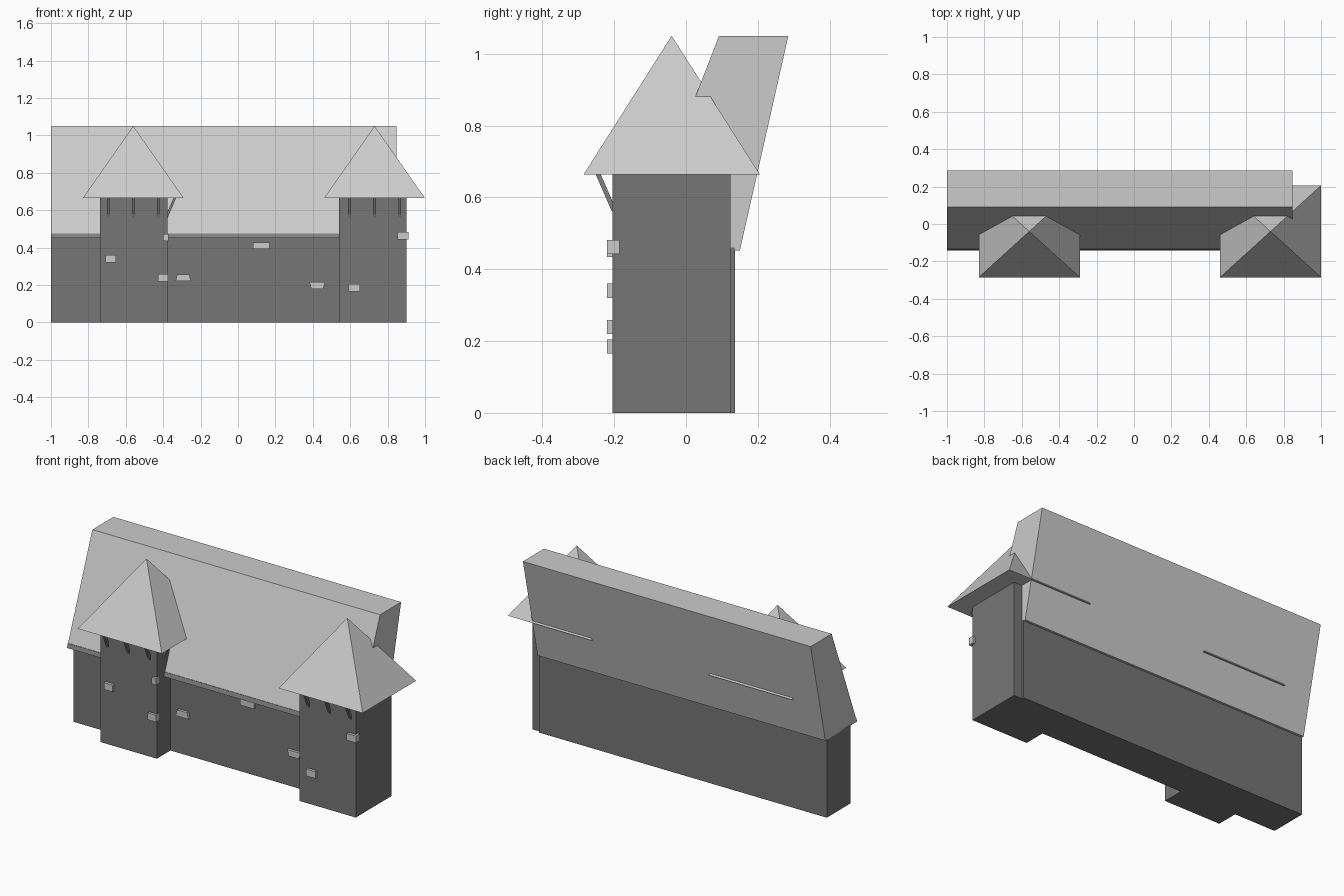
import bpy
from mathutils import Vector

if "Cube" in bpy.data.objects:
    bpy.data.objects.remove(bpy.data.objects["Cube"])


def grey(name, v):
    m = bpy.data.materials.new(name)
    m.diffuse_color = (v, v, v, 1)
    m.use_nodes = True
    m.node_tree.nodes["Principled BSDF"].inputs["Base Color"].default_value = m.diffuse_color
    return m


WALL, ROOF, BEAM, STONE = (grey("wall", 0.18), grey("roof", 0.55),
                           grey("beam", 0.22), grey("stone", 0.55))


def mesh(name, verts, faces, mat):
    me = bpy.data.meshes.new(name)
    me.from_pydata(verts, [], faces)
    me.materials.append(mat)
    me.update()
    ob = bpy.data.objects.new(name, me)
    bpy.context.collection.objects.link(ob)
    return ob


def prism(name, bottom, top, mat):
    """Closed solid joining two matching loops of points."""
    n = len(bottom)
    faces = [tuple(range(n))[::-1], tuple(range(n, 2 * n))]
    faces += [(i, (i + 1) % n, n + (i + 1) % n, n + i) for i in range(n)]
    return mesh(name, list(bottom) + list(top), faces, mat)


def box(name, x0, x1, y0, y1, z0, z1, mat):
    ring = [(x0, y0), (x1, y0), (x1, y1), (x0, y1)]
    return prism(name, [(x, y, z0) for x, y in ring], [(x, y, z1) for x, y in ring], mat)


def stone(name, x, z, w_bottom, w_top, h, y0, y1):
    """Block standing out from a front wall, with sloped ends if widths differ."""
    ring = [(x - w_bottom / 2, z - h / 2), (x + w_bottom / 2, z - h / 2),
            (x + w_top / 2, z + h / 2), (x - w_top / 2, z + h / 2)]
    return prism(name, [(a, y1, b) for a, b in ring], [(a, y0, b) for a, b in ring], STONE)


def brace(name, low, high, side, w=0.007):
    """Slanted square strut; side is the horizontal axis across it."""
    s = Vector(side) * w
    t = Vector((-side[1], side[0], 0)) * w
    ring = [-s - t, s - t, s + t, -s + t]
    return prism(name, [Vector(low) + o for o in ring], [Vector(high) + o for o in ring], BEAM)


def along_x(name, profile, x0, x1, mat):
    return prism(name, [(x0, y, z) for y, z in profile], [(x1, y, z) for y, z in profile], mat)


# Main hall wall, its leaning roof and the dark board along the front eave
box("hall_wall", -1, 0.848, -0.08, 0.137, 0, 0.46, WALL)
along_x("hall_roof", [(-0.131, 0.452), (0.15, 0.452), (0.285, 1.05), (0.092, 1.05), (-0.131, 0.475)],
        -1, 0.848, ROOF)
along_x("eave_board", [(-0.141, 0.452), (-0.128, 0.452), (-0.128, 0.476), (-0.133, 0.476)],
        -1, 0.848, BEAM)

# Two towers with pyramid roofs and eave braces
for side, cx, x0, x1 in (("left", -0.56, -0.738, -0.378), ("right", 0.73, 0.54, 0.9)):
    box(side + "_tower", x0, x1, -0.205, 0.124, 0, 0.668, WALL)
    hx, y0, y1, z = 0.27, -0.285, 0.206, 0.664
    mesh(side + "_tower_roof",
         [(cx - hx, y0, z), (cx + hx, y0, z), (cx + hx, y1, z), (cx - hx, y1, z), (cx, -0.04, 1.05)],
         [(3, 2, 1, 0), (0, 1, 4), (1, 2, 4), (2, 3, 4), (3, 0, 4)], ROOF)
    for i in (-1, 0, 1):
        brace(f"{side}_brace_{i + 2}", (cx + i * 0.134, -0.2, 0.562),
              (cx + i * 0.134, -0.246, 0.668), (1, 0, 0))
brace("side_brace", (-0.382, -0.14, 0.562), (-0.337, -0.14, 0.668), (0, 1, 0))

# Stones on the tower fronts
for i, (x, z, w, h) in enumerate([(-0.68, 0.34, 0.056, 0.04), (-0.4, 0.239, 0.054, 0.04),
                                  (-0.386, 0.453, 0.028, 0.038), (0.622, 0.185, 0.06, 0.04),
                                  (0.882, 0.462, 0.06, 0.04)]):
    stone(f"tower_stone_{i + 1}", x, z, w, w, h, -0.22, -0.185)

# Stones on the hall wall
for i, (x, z, wb, wt) in enumerate([(-0.293, 0.238, 0.084, 0.064), (0.124, 0.41, 0.088, 0.088),
                                    (0.424, 0.197, 0.064, 0.084)]):
    stone(f"wall_stone_{i + 1}", x, z, wb, wt, 0.036, -0.095, -0.06)
